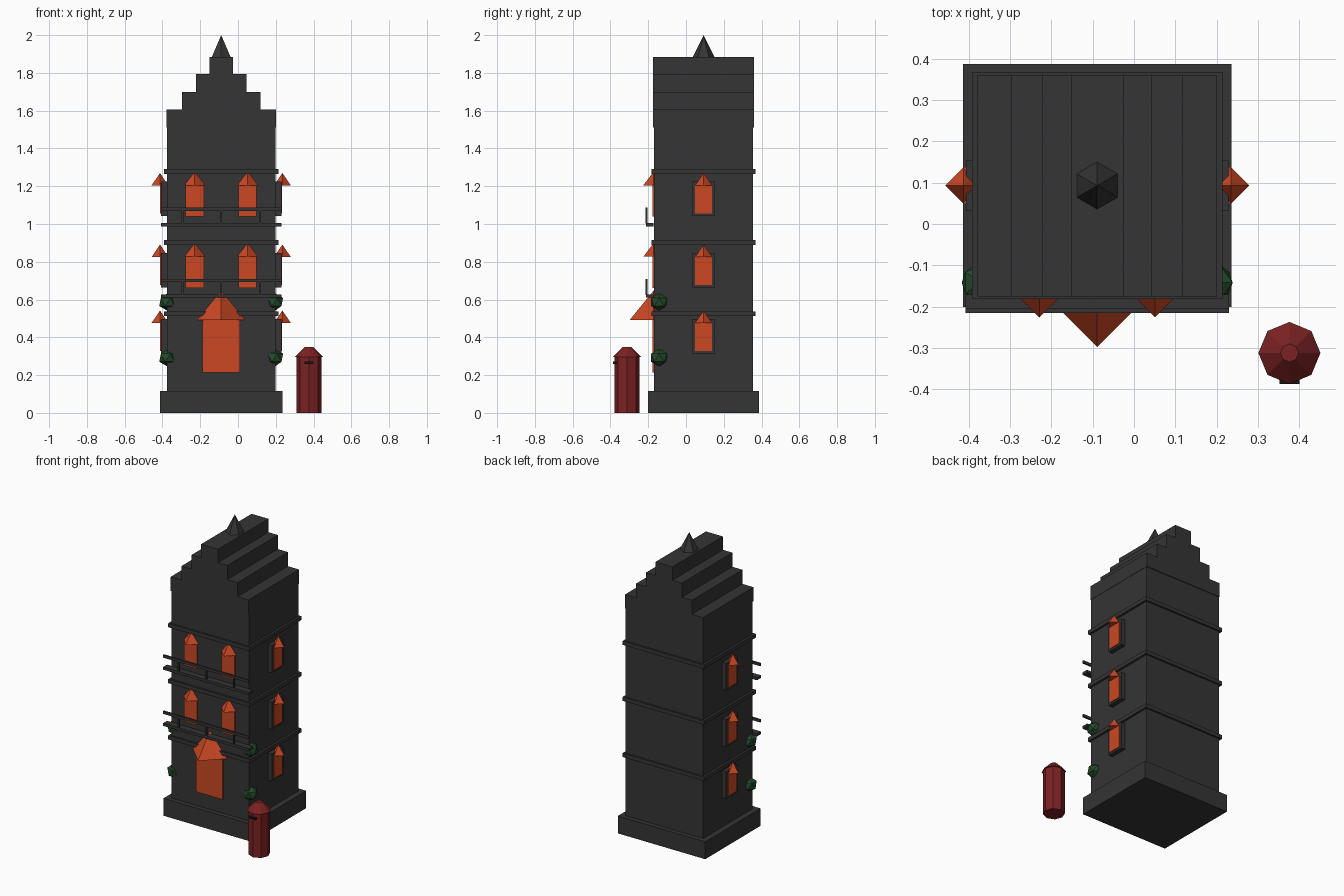
import bpy
from math import pi

if "Cube" in bpy.data.objects:
    bpy.data.objects.remove(bpy.data.objects["Cube"])


def mat(name, rgb):
    m = bpy.data.materials.new(name)
    m.diffuse_color = (*rgb, 1)
    m.use_nodes = True
    m.node_tree.nodes["Principled BSDF"].inputs["Base Color"].default_value = m.diffuse_color
    return m


STONE = mat("dark_stone", (0.035, 0.035, 0.035))
GLOW = mat("orange", (0.60, 0.064, 0.017))
RED = mat("deep_red", (0.20, 0.015, 0.016))
LEAF = mat("leaf_green", (0.018, 0.068, 0.024))
BLACK = mat("slot_black", (0.008, 0.008, 0.008))

CX, CY = -0.089, 0.093      # tower axis
FRONT = -0.171              # front wall plane


def finish(name, m):
    o = bpy.context.object
    o.name = name
    o.data.materials.append(m)
    return o


def box(name, m, x0, x1, y0, y1, z0, z1):
    bpy.ops.mesh.primitive_cube_add(size=1, location=((x0 + x1) / 2, (y0 + y1) / 2, (z0 + z1) / 2))
    o = finish(name, m)
    o.scale = (x1 - x0, y1 - y0, z1 - z0)
    return o


def cone(name, m, sides, r1, r2, x, y, z0, z1):
    bpy.ops.mesh.primitive_cone_add(vertices=sides, radius1=r1, radius2=r2, depth=z1 - z0,
                                    location=(x, y, (z0 + z1) / 2))
    return finish(name, m)


def centred(name, m, hx, hy, z0, z1):
    return box(name, m, CX - hx, CX + hx, CY - hy, CY + hy, z0, z1)


# plinth, tower body and storey bands
centred("plinth", STONE, 0.325, 0.294, 0, 0.117)
centred("tower_body", STONE, 0.288, 0.263, 0.117, 1.51)
for z in (0.512, 0.89, 1.266):
    centred("storey_band", STONE, 0.303, 0.275, z, z + 0.026)

# stepped gable with finial
z = 1.51
for hx, top in ((0.290, 1.605), (0.208, 1.70), (0.133, 1.795), (0.063, 1.885)):
    centred("gable_step", STONE, hx, 0.268, z, top)
    z = top
cone("finial", STONE, 6, 0.057, 0, CX, CY, 1.885, 2.0)

# door with its canopy
box("door", GLOW, CX - 0.1, CX + 0.1, FRONT - 0.007, FRONT + 0.002, 0.213, 0.495)
cone("door_canopy", GLOW, 4, 0.127, 0, CX, FRONT, 0.492, 0.648)

# front windows with canopies
for z in (1.04, 0.662):
    for x in (CX - 0.14, CX + 0.14):
        box("front_window", GLOW, x - 0.048, x + 0.048, FRONT - 0.007, FRONT + 0.002, z, z + 0.168)
        cone("front_canopy", GLOW, 4, 0.055, 0, x, FRONT, z + 0.165, z + 0.237)

# side windows: raised frame, pane and canopy
for s in (-1, 1):
    for z in (1.055, 0.676, 0.327):
        f = sorted((CX + s * 0.28, CX + s * 0.318))
        p = sorted((CX + s * 0.315, CX + s * 0.323))
        box("side_frame", STONE, *f, CY - 0.061, CY + 0.061, z - 0.013, z + 0.17)
        box("side_pane", GLOW, *p, CY - 0.045, CY + 0.045, z, z + 0.152)
        cone("side_canopy", GLOW, 4, 0.044, 0, CX + s * 0.324, CY, z + 0.15, z + 0.215)

# balconies: slab, posts and rail
for z in (0.988, 0.61):
    box("balcony_slab", STONE, CX - 0.319, CX + 0.319, -0.213, FRONT, z, z + 0.018)
    box("balcony_rail", STONE, CX - 0.319, CX + 0.319, -0.215, -0.204, z + 0.082, z + 0.1)
    for i in (-1, 0, 1):
        x = CX + i * 0.205
        box("balcony_post", STONE, x - 0.005, x + 0.005, -0.214, -0.205, z + 0.015, z + 0.085)

# leafy clumps on the front corners
for s in (-1, 1):
    for z in (0.292, 0.587):
        bpy.ops.mesh.primitive_ico_sphere_add(subdivisions=1, radius=0.05,
                                              location=(CX + s * 0.283, -0.142, z))
        finish("leaf_clump", LEAF).scale = (1, 1, 0.95)

# pillar box with cap and slot
PX, PY = 0.376, -0.312
cone("pillar_box", RED, 8, 0.067, 0.067, PX, PY, 0, 0.298)
cone("pillar_cap", RED, 8, 0.075, 0.022, PX, PY, 0.296, 0.35)
box("pillar_slot", BLACK, PX - 0.024, PX + 0.024, PY - 0.075, PY - 0.05, 0.258, 0.271)
